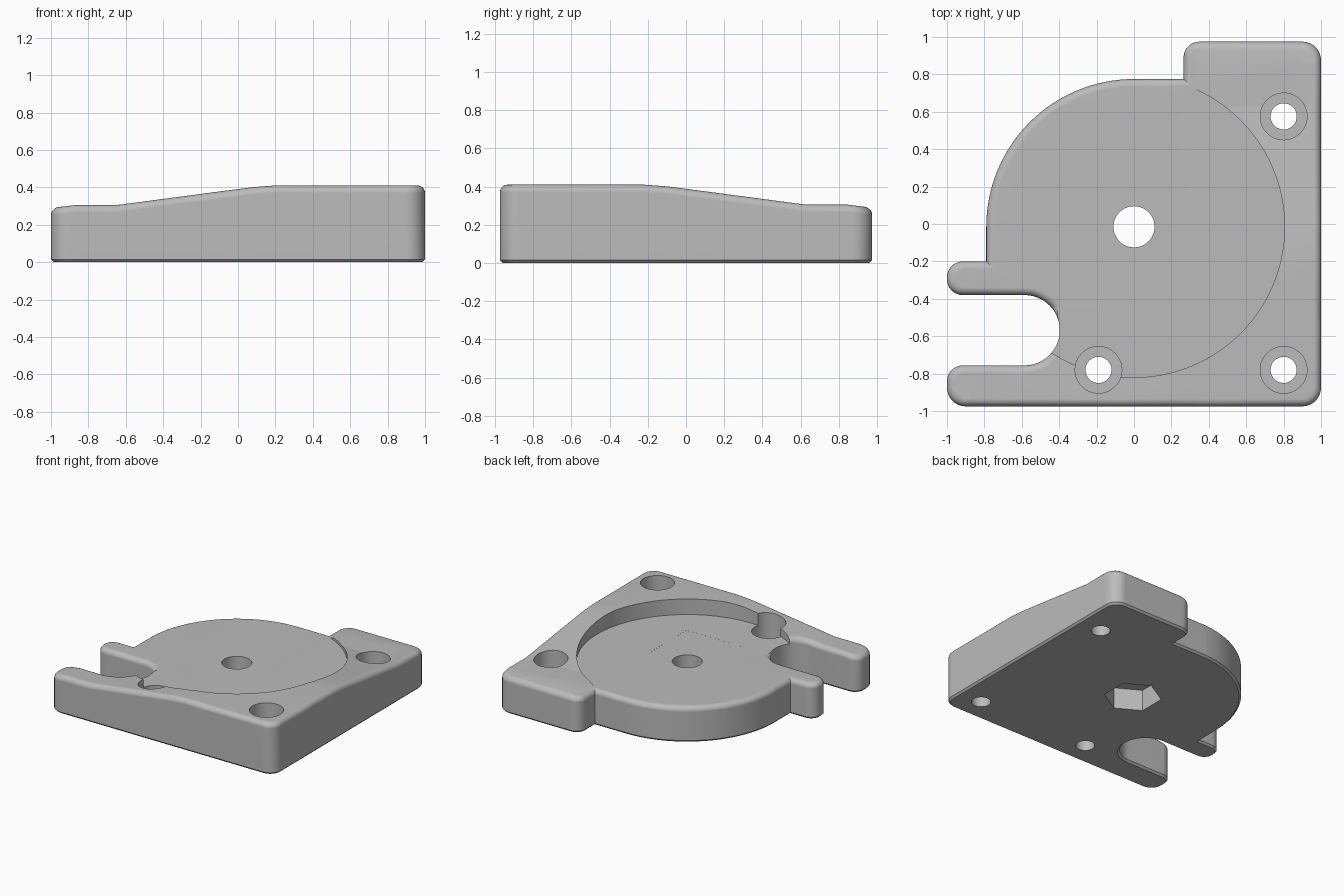
import bpy, bmesh, math
from mathutils import Vector

if "Cube" in bpy.data.objects:
    bpy.data.objects.remove(bpy.data.objects["Cube"])

TOP, FLOOR, ROUND = 0.41, 0.285, 0.04

grey = bpy.data.materials.new("plain grey")
grey.use_nodes = True
grey.diffuse_color = (0.5, 0.5, 0.5, 1)
grey.node_tree.nodes["Principled BSDF"].inputs["Base Color"].default_value = (0.5, 0.5, 0.5, 1)


def arc(cx, cy, r, a0, a1, n=8):
    angles = [math.radians(a0 + (a1 - a0) * i / n) for i in range(n + 1)]
    return [Vector((cx + r * math.cos(a), cy + r * math.sin(a))) for a in angles]


def inset(points, d):
    """Move a counter-clockwise outline inward with mitred corners."""
    result = []
    for i, p in enumerate(points):
        e0 = (p - points[i - 1]).normalized()
        e1 = (points[(i + 1) % len(points)] - p).normalized()
        n0, n1 = Vector((-e0.y, e0.x)), Vector((-e1.y, e1.x))
        result.append(p + (n0 + n1) * d / (1 + n0.dot(n1)))
    return result


def ramp(table, t):
    """Linear interpolation through (position, height) pairs."""
    for (a, ha), (b, hb) in zip(table, table[1:]):
        if t <= b:
            return ha + (hb - ha) * max(0, (t - a) / (b - a))
    return table[-1][1]


along_x = [(-1, 0.29), (-0.87, 0.305), (-0.65, 0.305), (-0.03, 0.387), (0.08, 0.401), (0.2, TOP)]
along_y = [(-0.22, TOP), (-0.1, 0.401), (0.01, 0.387), (0.63, 0.305), (0.85, 0.305), (0.97, 0.29)]


def height(x, y):
    wall = min(ramp(along_x, x), ramp(along_y, y))
    blend = max((x - 0.31) / 0.06, (-0.45 - y) / 0.1)
    low = FLOOR - 0.0003
    return low + (wall - low) * min(1, max(0, blend))


# Outline: plate corners, rear block, round side, short arm, slot, long arm
outline = (arc(-0.9, -0.875, 0.1, 180, 270) + arc(0.9, -0.875, 0.1, 270, 360)
           + arc(0.9, 0.875, 0.1, 0, 90) + arc(0.35, 0.89, 0.085, 90, 180)
           + [Vector((0.265, 0.775))] + arc(0, -0.015, 0.79, 90, 180, 32)
           + [Vector((-0.79, -0.2))] + arc(-0.915, -0.285, 0.085, 90, 180)
           + arc(-0.915, -0.295, 0.085, 180, 270) + arc(-0.585, -0.568, 0.188, 90, -90, 24)
           + arc(-0.915, -0.841, 0.085, 90, 180))

# Body: stacked rings with a bottom chamfer and a rounded upper rim
rings = [(0.015, 0), (0, 0.015)]
for i in range(6):
    a = math.radians(18 * i)
    rings.append((ROUND * (1 - math.cos(a)), TOP - ROUND + ROUND * math.sin(a)))
bm = bmesh.new()
loops = [[bm.verts.new((p.x, p.y, z)) for p in inset(outline, d)] for d, z in rings]
for lower, upper in zip(loops, loops[1:]):
    for i in range(len(lower)):
        j = (i + 1) % len(lower)
        bm.faces.new((lower[i], lower[j], upper[j], upper[i]))
caps = [bm.faces.new(loops[0][::-1]), bm.faces.new(loops[-1])]
bm.normal_update()
bmesh.ops.triangulate(bm, faces=caps)
bm.normal_update()

# Split along the slope lines, then lower the upper surface to its height
cuts = [((t, 0, 0), (1, 0, 0)) for t in [a for a, h in along_x[1:]] + [0.31, 0.37]]
cuts += [((0, t, 0), (0, 1, 0)) for t in [a for a, h in along_y[:-1]] + [-0.45, -0.55]]
for co, no in cuts:
    bmesh.ops.bisect_plane(bm, geom=bm.verts[:] + bm.edges[:] + bm.faces[:],
                           plane_co=co, plane_no=no, dist=1e-5)
    bm.normal_update()
for v in bm.verts:
    if v.co.z > 0.2:
        v.co.z += height(v.co.x, v.co.y) - TOP
bm.normal_update()
bmesh.ops.triangulate(bm, faces=bm.faces[:])
bm.normal_update()
mesh = bpy.data.meshes.new("mounting_plate")
bm.to_mesh(mesh)
bm.free()
body = bpy.data.objects.new("mounting_plate", mesh)
bpy.context.collection.objects.link(body)
mesh.materials.append(grey)


def cut(x, y, r, z0, z1, sides=48):
    bpy.ops.mesh.primitive_cylinder_add(vertices=sides, radius=r, depth=z1 - z0,
                                        location=(x, y, (z0 + z1) / 2))
    cutter = bpy.context.object
    cutter.name = "cutter"
    cutter.hide_render = True
    cutter.data.materials.append(grey)
    mod = body.modifiers.new("cut", "BOOLEAN")
    mod.operation, mod.solver, mod.object = "DIFFERENCE", "EXACT", cutter
    bpy.context.view_layer.objects.active = body
    bpy.ops.object.modifier_apply(modifier=mod.name)
    bpy.data.objects.remove(cutter)


# Round pocket, centre bore and hexagonal nut recess
cut(0, -0.015, 0.805, FLOOR, 0.6, 128)
cut(0, -0.015, 0.11, -0.1, 0.6)
cut(0, -0.015, 0.21, -0.1, 0.17, 6)

# Counterbored screw holes
for x, y in [(0.8, 0.575), (0.8, -0.78), (-0.19, -0.78)]:
    cut(x, y, 0.125, 0.12, 0.6)
    cut(x, y, 0.07, -0.1, 0.6, 32)

bpy.ops.object.select_all(action="DESELECT")
body.select_set(True)
bpy.context.view_layer.objects.active = body
bpy.ops.object.shade_smooth_by_angle(angle=math.radians(30))
normals = body.modifiers.new("even_shading", "WEIGHTED_NORMAL")
normals.keep_sharp = True
